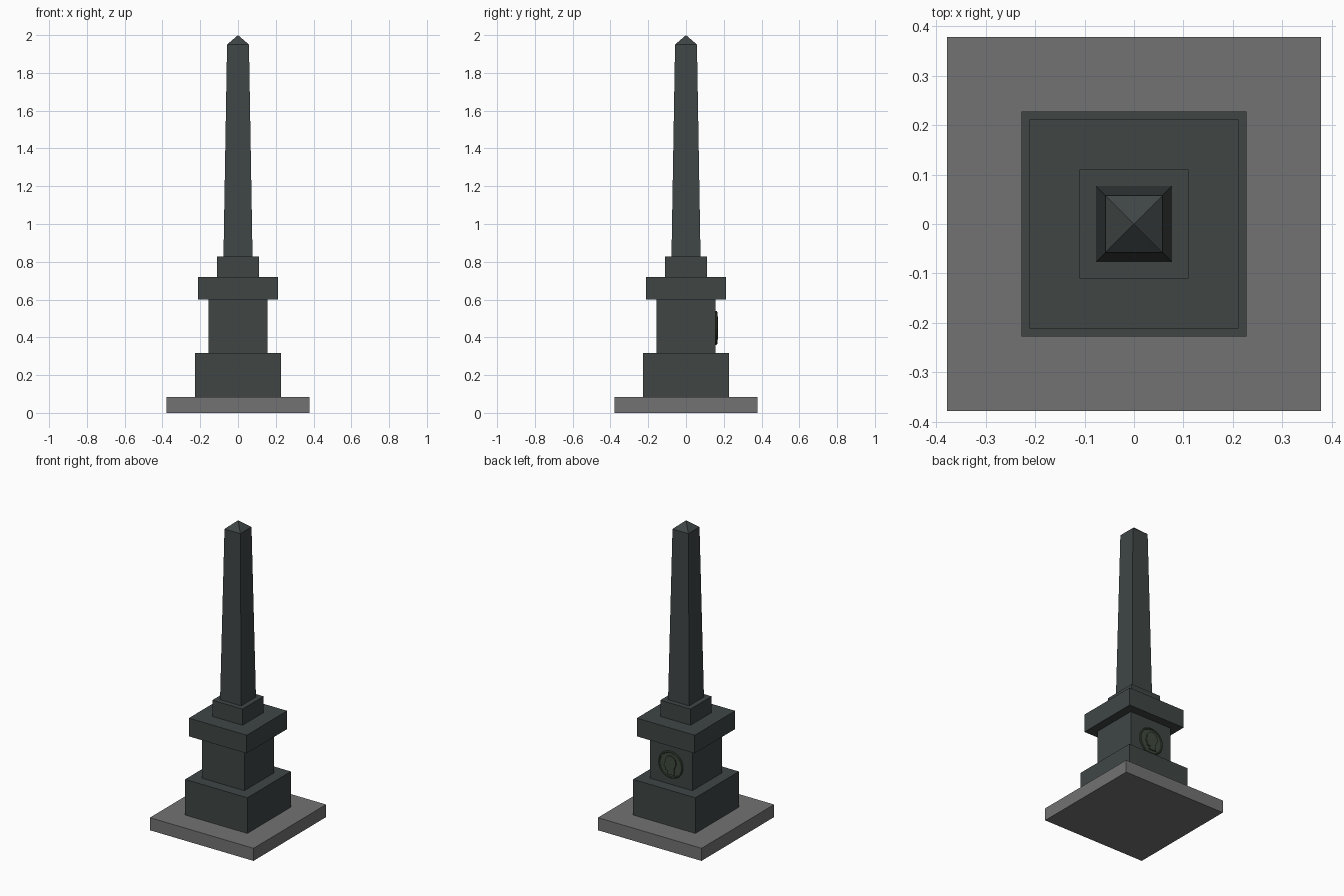
import bpy, bmesh, math
from mathutils import Matrix

cube = bpy.data.objects.get("Cube")
if cube:
    bpy.data.objects.remove(cube, do_unlink=True)


def material(name, rgb):
    m = bpy.data.materials.new(name)
    m.use_nodes = True
    m.diffuse_color = (*rgb, 1)
    m.node_tree.nodes["Principled BSDF"].inputs["Base Color"].default_value = (*rgb, 1)
    return m


granite = material("dark granite", (0.05, 0.061, 0.06))
paving = material("grey paving", (0.17, 0.17, 0.17))
bronze = material("green bronze", (0.05, 0.068, 0.045))


def finish(name, bm, mat):
    bmesh.ops.recalc_face_normals(bm, faces=bm.faces)
    mesh = bpy.data.meshes.new(name)
    bm.to_mesh(mesh)
    bm.free()
    mesh.materials.append(mat)
    ob = bpy.data.objects.new(name, mesh)
    bpy.context.collection.objects.link(ob)
    return ob


def block(name, half, z0, z1, mat, top_half=None):
    """Square block, optionally tapering to top_half (0 makes a point)."""
    top = half if top_half is None else top_half
    bm = bmesh.new()
    bmesh.ops.create_cone(bm, cap_ends=True, segments=4, radius1=half * math.sqrt(2),
                          radius2=top * math.sqrt(2), depth=z1 - z0,
                          matrix=Matrix.Translation((0, 0, (z0 + z1) / 2))
                          @ Matrix.Rotation(math.pi / 4, 4, 'Z'))
    return finish(name, bm, mat)


# Stacked masonry
block("paving_slab", 0.378, 0, 0.083, paving)
block("lower_plinth", 0.227, 0.083, 0.318, granite)
block("pedestal_die", 0.155, 0.318, 0.60, granite)
block("pedestal_cap", 0.211, 0.60, 0.72, granite)
block("shaft_base", 0.11, 0.72, 0.827, granite)
block("shaft", 0.077, 0.827, 1.95, granite, 0.058)
block("shaft_point", 0.058, 1.95, 2.0, granite, 0)

# Medallion on the back of the pedestal
CENTRE_Z, FACE_Y = 0.45, 0.155


def relief(name, outline, y0, y1):
    """Raised plate from an (x, z) outline around the medallion centre."""
    bm = bmesh.new()
    face = bm.faces.new([bm.verts.new((x, y0, CENTRE_Z + z)) for x, z in outline])
    solid = bmesh.ops.extrude_face_region(bm, geom=[face], use_keep_orig=True)
    for v in solid["geom"]:
        if isinstance(v, bmesh.types.BMVert):
            v.co.y = y1
    return finish(name, bm, bronze)


def circle(r, n=32):
    return [(r * math.cos(math.tau * i / n), r * math.sin(math.tau * i / n)) for i in range(n)]


relief("medallion_disc", circle(0.085), FACE_Y - 0.005, FACE_Y + 0.006)

bpy.ops.mesh.primitive_torus_add(major_radius=0.083, minor_radius=0.007,
                                 major_segments=32, minor_segments=8,
                                 location=(0, FACE_Y + 0.004, CENTRE_Z),
                                 rotation=(math.pi / 2, 0, 0))
rim = bpy.context.object
rim.name = "medallion_rim"
rim.data.materials.append(bronze)
bpy.ops.object.shade_smooth_by_angle()

# Portrait head in profile
head = [(-0.03, -0.062), (0.022, -0.062), (0.014, -0.04), (0.032, -0.038),
        (0.036, -0.02), (0.046, -0.008), (0.036, 0.015), (0.035, 0.035),
        (0.018, 0.056), (-0.012, 0.06), (-0.038, 0.042), (-0.044, 0.01),
        (-0.03, -0.02)]
relief("portrait_head", head, FACE_Y + 0.003, FACE_Y + 0.014)
